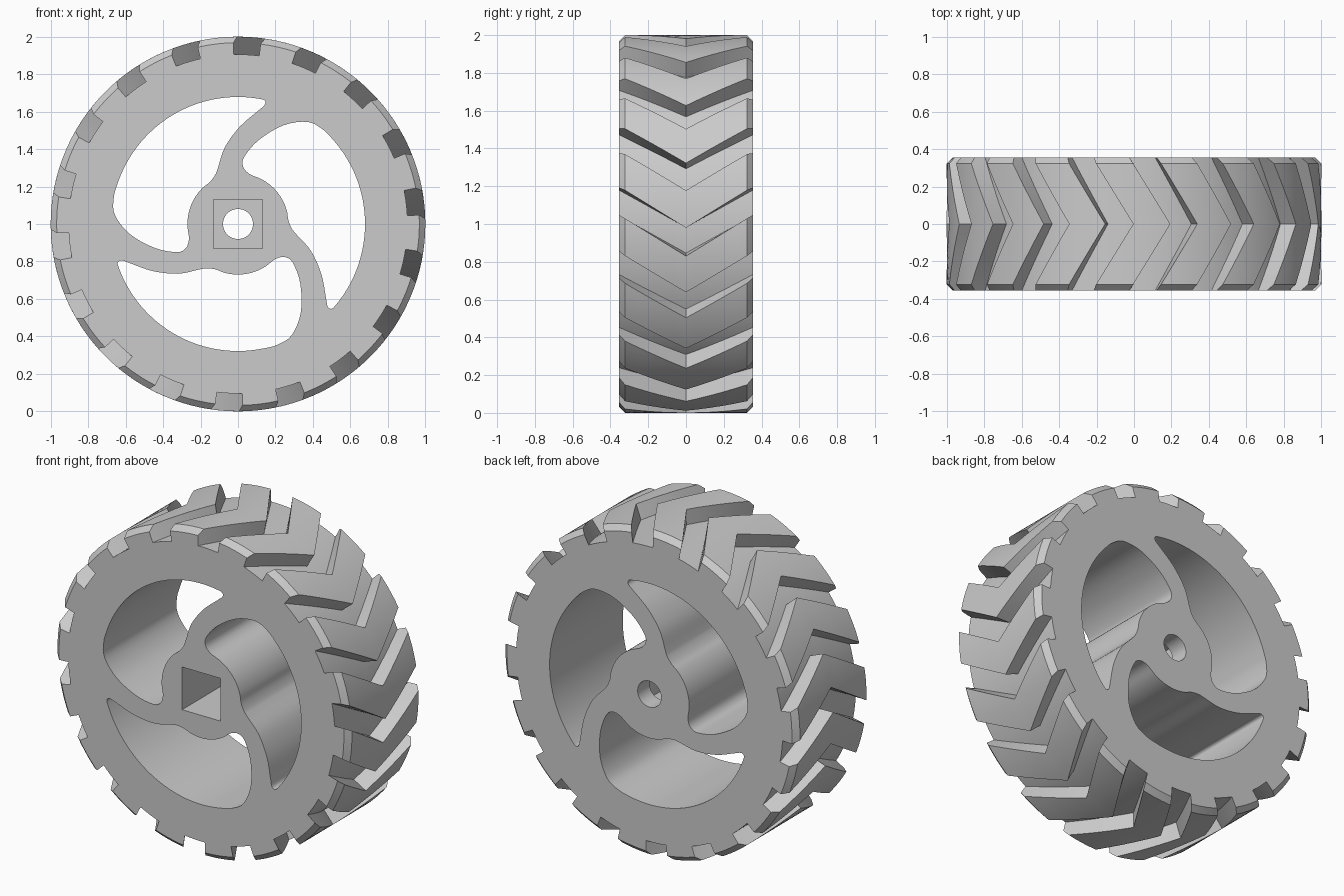
import bpy, bmesh
from math import sin, cos, pi, radians
from mathutils import Vector

if "Cube" in bpy.data.objects:
    bpy.data.objects.remove(bpy.data.objects["Cube"], do_unlink=True)

LUGS = 18
PITCH = 2 * pi / LUGS
HALF = 0.355          # half width of the wheel
CHAMFER = 0.032
GROOVE_R = 0.905
SWEEP = 0.22          # chevron sweep angle

grey = bpy.data.materials.new("plain grey")
grey.use_nodes = True
grey.diffuse_color = (0.6, 0.6, 0.6, 1)
grey.node_tree.nodes["Principled BSDF"].inputs["Base Color"].default_value = (0.6, 0.6, 0.6, 1)


def make_object(name, bm):
    bmesh.ops.recalc_face_normals(bm, faces=bm.faces)
    mesh = bpy.data.meshes.new(name)
    bm.to_mesh(mesh)
    bm.free()
    mesh.materials.append(grey)
    obj = bpy.data.objects.new(name, mesh)
    bpy.context.collection.objects.link(obj)
    return obj


def loft(name, rings):
    """Skin matching closed rings and cap both ends."""
    bm = bmesh.new()
    rows = [[bm.verts.new(p) for p in ring] for ring in rings]
    for a, b in zip(rows, rows[1:]):
        for i in range(len(a)):
            j = (i + 1) % len(a)
            bm.faces.new((a[i], a[j], b[j], b[i]))
    bm.faces.new(rows[0])
    bm.faces.new(rows[-1])
    return make_object(name, bm)


def prism(name, outline, y0, y1):
    return loft(name, [[(x, y, 1 + z) for x, z in outline] for y in (y0, y1)])


def tread_ring(y):
    """Toothed outline at depth y, swept towards the middle."""
    shift = SWEEP * (1 - abs(y) / HALF)
    lug_r = 1.0 if abs(y) < HALF - 0.001 else 1.0 - CHAMFER
    spans = ((GROOVE_R, -0.025, 0.125), (lug_r, 0.125, PITCH - 0.025))
    ring = []
    for k in range(LUGS):
        for r, start, end in spans:
            for i in range(7):
                t = k * PITCH + shift + start + (end - start) * i / 6
                ring.append((r * sin(t), y, 1 + r * cos(t)))
    return ring


def arc(r, start, end, n):
    return [(r * cos(radians(start + (end - start) * i / n)),
             r * sin(radians(start + (end - start) * i / n))) for i in range(n + 1)]


def smooth_loop(points, steps=4):
    """Closed curve passing through all the points."""
    pts = [Vector(p) for p in points]
    out = []
    for i in range(len(pts)):
        a, b, c, d = (pts[(i + k) % len(pts)] for k in (-1, 0, 1, 2))
        for s in range(steps):
            t = s / steps
            out.append(0.5 * (2 * b + (c - a) * t + (2 * a - 5 * b + 4 * c - d) * t * t
                              + (3 * b - a - 3 * c + d) * t ** 3))
    return out


# Wheel body with chevron lugs and chamfered shoulders
inner = HALF - CHAMFER
stations = [-HALF] + [inner * i / 5 for i in range(-5, 6)] + [HALF]
wheel = loft("wheel", [tread_ring(y) for y in stations])

# Curved window between two spokes: rim arc, wide corner, hub arc, spoke edge
window = smooth_loop(
    arc(0.678, 80, 168, 14)
    + [(-0.658, 0.05), (-0.578, -0.053), (-0.444, -0.128), (-0.326, -0.15),
       (-0.278, -0.128), (-0.262, -0.08)]
    + arc(0.27, 184, 124, 6)
    + [(-0.122, 0.262), (-0.107, 0.3), (-0.07, 0.41), (0.01, 0.52),
       (0.107, 0.604), (0.142, 0.635), (0.143, 0.658)])
cutters = []
for k in range(3):
    c, s = cos(k * 2 * pi / 3), sin(k * 2 * pi / 3)
    turned = [(x * c - z * s, x * s + z * c) for x, z in window]
    cutters.append(prism("window_cutter", turned, -0.5, 0.5))

# Axle bore and square socket in the front of the hub
cutters.append(prism("socket_cutter", arc(0.131 * 2 ** 0.5, 45, 315, 3), -0.5, 0.24))
cutters.append(prism("bore_cutter", arc(0.08, 0, 352.5, 47), -0.5, 0.5))

bpy.ops.object.select_all(action="DESELECT")
bpy.context.view_layer.objects.active = wheel
wheel.select_set(True)
for cutter in cutters:
    cutter.hide_render = True
    mod = wheel.modifiers.new("cut", "BOOLEAN")
    mod.operation = "DIFFERENCE"
    mod.solver = "EXACT"
    mod.object = cutter
    bpy.ops.object.modifier_apply(modifier=mod.name)
    bpy.data.objects.remove(cutter, do_unlink=True)

bpy.ops.object.shade_smooth_by_angle(angle=radians(30))
